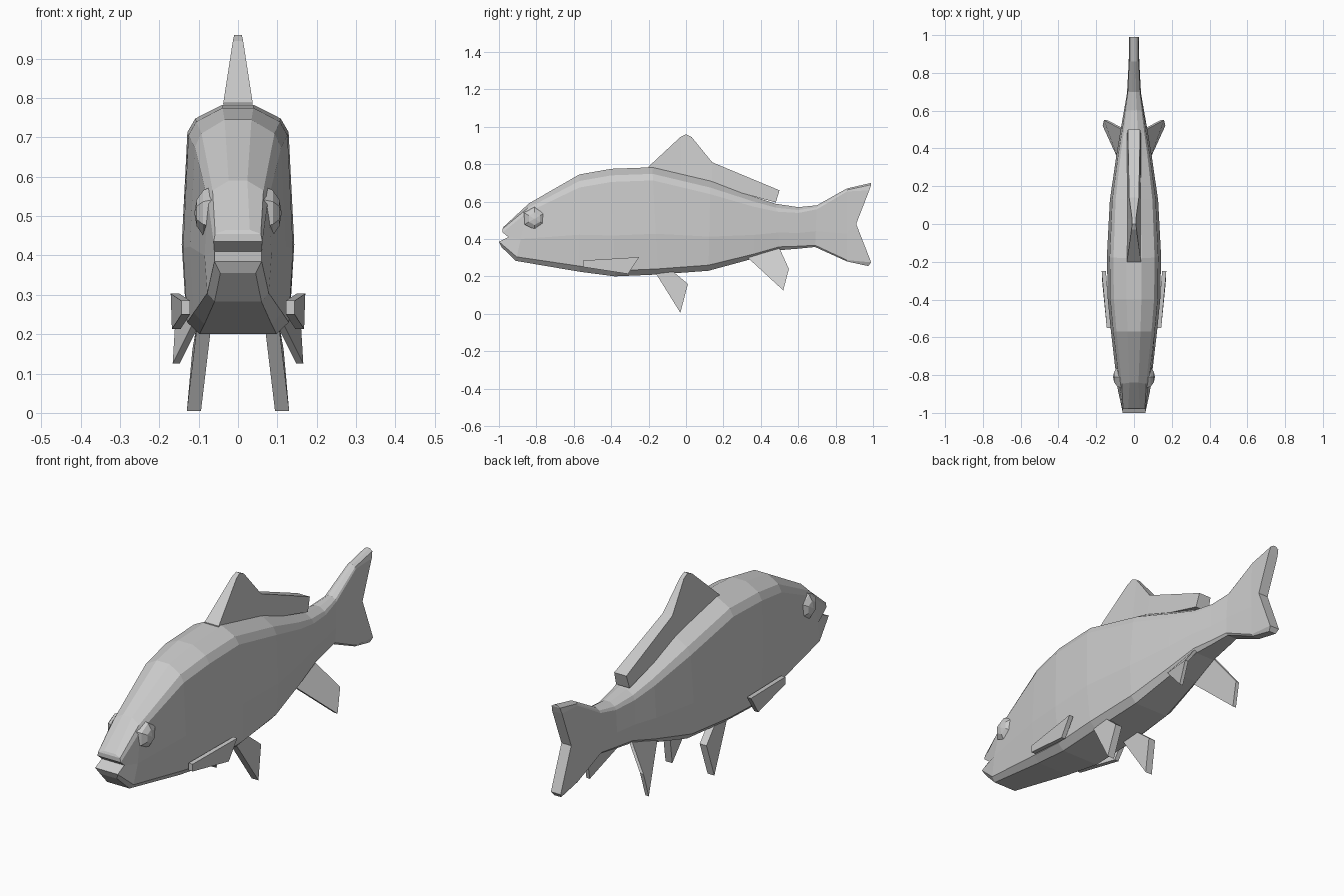
import bpy, bmesh
from mathutils import Vector

if "Cube" in bpy.data.objects:
    bpy.data.objects.remove(bpy.data.objects["Cube"])

grey = bpy.data.materials.new("fish grey")
grey.diffuse_color = (0.6, 0.6, 0.6, 1)
grey.use_nodes = True
grey.node_tree.nodes["Principled BSDF"].inputs["Base Color"].default_value = grey.diffuse_color


def make(name, bm):
    bmesh.ops.recalc_face_normals(bm, faces=bm.faces)
    mesh = bpy.data.meshes.new(name)
    bm.to_mesh(mesh)
    bm.free()
    mesh.materials.append(grey)
    ob = bpy.data.objects.new(name, mesh)
    bpy.context.collection.objects.link(ob)
    return ob


def section(y_bot, z_bot, y_top, z_top, w):
    """Right half of a body cross-section, bottom to top."""
    h = z_top - z_bot
    b = min(1, w / 0.12)
    rows = [(0.7, z_bot), (0.92, z_bot + 0.03 * b), (1.0, z_bot + 0.38 * h),
            (0.9, z_top - 0.07 * b), (0.76, z_top - 0.035 * b), (0.28, z_top)]
    return [(w * f, y_bot + (y_top - y_bot) * (z - z_bot) / h, z) for f, z in rows]


def loft(name, halves):
    """Mirror the half sections and skin them; the ends close left to right."""
    bm = bmesh.new()
    rings = []
    for half in halves:
        right = [bm.verts.new(p) for p in half]
        left = [bm.verts.new((-x, y, z)) for x, y, z in half]
        rings.append(right + left[::-1])
    n = len(rings[0])
    for a, b in zip(rings, rings[1:]):
        for i in range(n):
            j = (i + 1) % n
            bm.faces.new((a[i], a[j], b[j], b[i]))
    for r in (rings[0], rings[-1]):
        for i in range(n // 2 - 1):
            bm.faces.new((r[i], r[i + 1], r[n - 2 - i], r[n - 1 - i]))
    return make(name, bm)


# Body: mouth ring, cross-sections, forked tail ring
mouth = [(0.045, -0.985, 0.355), (0.06, -1.0, 0.385), (0.06, -0.95, 0.41),
         (0.062, -0.98, 0.435), (0.058, -0.98, 0.455), (0.03, -0.975, 0.465)]
fork = [(0.018, 0.975, 0.255), (0.026, 0.99, 0.275), (0.026, 0.91, 0.48),
        (0.026, 0.98, 0.66), (0.022, 0.99, 0.69), (0.008, 0.99, 0.70)]
body = [(-0.91, 0.283, -0.84, 0.59, 0.085), (-0.57, 0.225, -0.57, 0.745, 0.122),
        (-0.38, 0.20, -0.40, 0.775, 0.14), (-0.15, 0.21, -0.18, 0.783, 0.143),
        (0.12, 0.23, 0.13, 0.71, 0.128), (0.36, 0.295, 0.36, 0.628, 0.094),
        (0.50, 0.34, 0.48, 0.588, 0.072), (0.60, 0.348, 0.60, 0.57, 0.053),
        (0.69, 0.357, 0.70, 0.58, 0.037), (0.86, 0.28, 0.86, 0.67, 0.028)]
loft("body", [mouth] + [section(*s) for s in body] + [fork])

# Dorsal fin: upper outline over a base line, thinner towards the peak
outline = [(-0.20, 0.787, 0.76), (-0.03, 0.945, 0.73), (0.0, 0.96, 0.72),
           (0.03, 0.945, 0.71), (0.14, 0.81, 0.69), (0.50, 0.66, 0.595)]
halves = []
for y, top, base in outline:
    t = 0.041 - 0.13 * (top - base)
    base_y = 0.48 if y == 0.50 else y
    halves.append([(0.036, base_y, base), (t, y, top)])
loft("dorsal_fin", halves)


# Paired fins: flat outlines with thickness
def paired_fin(name, points, thickness):
    for side, label in ((1, "right"), (-1, "left")):
        bm = bmesh.new()
        rows = [[bm.verts.new((side * (x + d), y, z)) for x, y, z in points]
                for d in (-thickness / 2, thickness / 2)]
        bm.faces.new(rows[0])
        bm.faces.new(rows[1])
        n = len(points)
        for i in range(n):
            j = (i + 1) % n
            bm.faces.new((rows[0][i], rows[0][j], rows[1][j], rows[1][i]))
        make(label + "_" + name, bm)


paired_fin("pectoral_fin", [(0.133, -0.55, 0.285), (0.16, -0.25, 0.303),
                            (0.157, -0.31, 0.213), (0.133, -0.55, 0.25)], 0.022)
paired_fin("pelvic_fin", [(0.085, -0.17, 0.23), (0.112, -0.03, 0.005),
                          (0.098, 0.01, 0.16), (0.085, -0.08, 0.235)], 0.036)
paired_fin("anal_fin", [(0.07, 0.33, 0.30), (0.157, 0.52, 0.125),
                        (0.15, 0.55, 0.24), (0.055, 0.50, 0.35)], 0.018)

# Eyes: flattened faceted balls with poles pointing sideways
for side, label in ((1, "right"), (-1, "left")):
    bm = bmesh.new()
    bmesh.ops.create_uvsphere(bm, u_segments=6, v_segments=6, radius=1)
    for v in bm.verts:
        x, y, z = v.co
        v.co = Vector((side * (0.066 + 0.045 * z), -0.81 + 0.067 * x, 0.508 + 0.067 * y))
    make(label + "_eye", bm)
